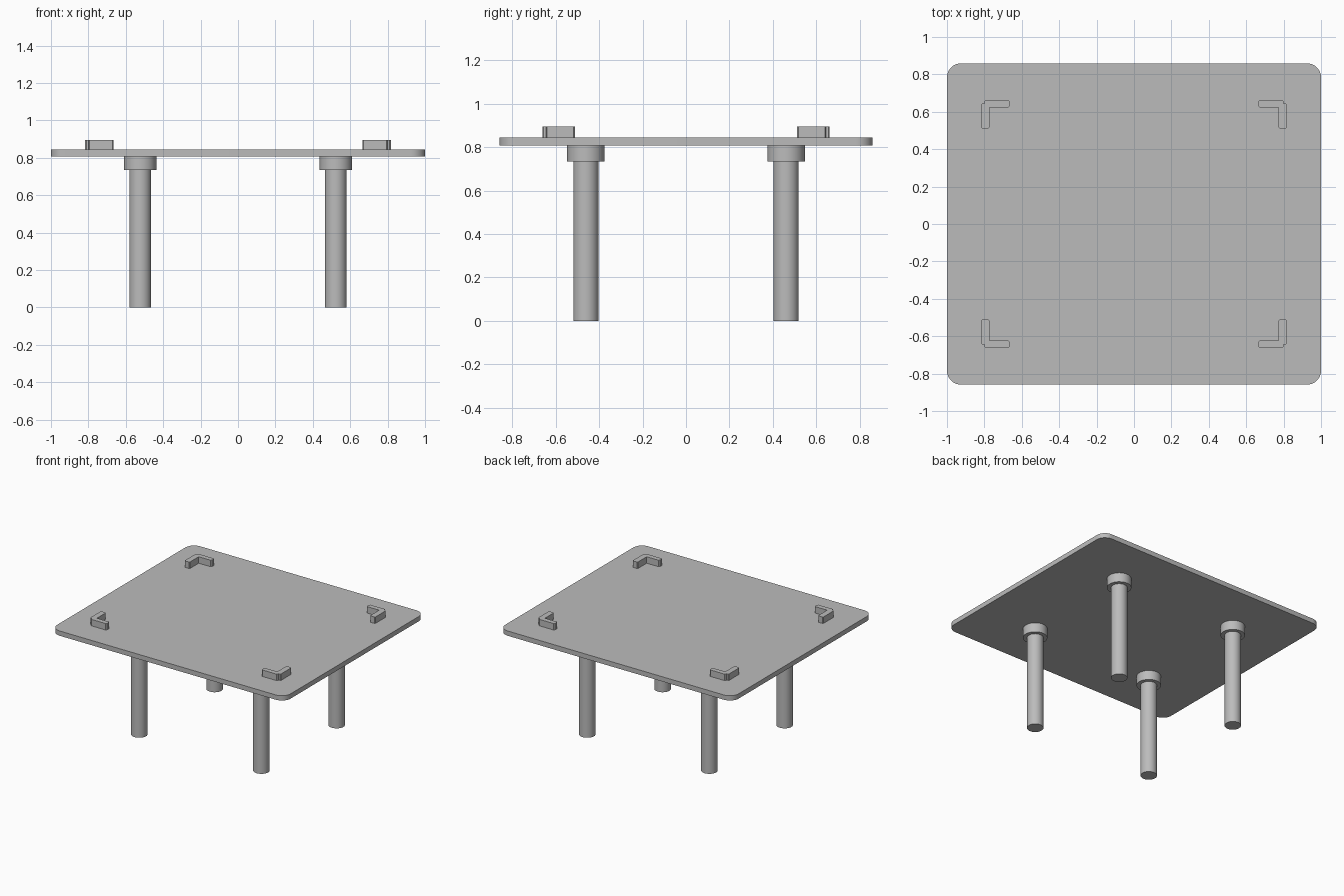
import bpy
import bmesh
import math

cube = bpy.data.objects.get("Cube")
if cube:
    bpy.data.objects.remove(cube, do_unlink=True)

GREY = (0.5, 0.5, 0.5, 1.0)
grey = bpy.data.materials.new("plain grey")
grey.use_nodes = True
grey.diffuse_color = GREY
grey.node_tree.nodes["Principled BSDF"].inputs["Base Color"].default_value = GREY

SIDES = {"front_right": (-1, -1), "front_left": (1, -1),
         "back_right": (-1, 1), "back_left": (1, 1)}
PLATE_BOTTOM, PLATE_TOP = 0.807, 0.844


def smooth(obj):
    bpy.ops.object.select_all(action='DESELECT')
    obj.select_set(True)
    bpy.context.view_layer.objects.active = obj
    bpy.ops.object.shade_smooth_by_angle(angle=math.radians(30))


def prism(name, outline, z0, z1):
    """Extrude a flat outline upward from z0 to z1."""
    bm = bmesh.new()
    face = bm.faces.new([bm.verts.new((x, y, z0)) for x, y in outline])
    top = bmesh.ops.extrude_face_region(bm, geom=[face])["geom"]
    bmesh.ops.translate(bm, vec=(0, 0, z1 - z0),
                        verts=[v for v in top if isinstance(v, bmesh.types.BMVert)])
    bmesh.ops.recalc_face_normals(bm, faces=bm.faces)
    mesh = bpy.data.meshes.new(name)
    bm.to_mesh(mesh)
    bm.free()
    mesh.materials.append(grey)
    obj = bpy.data.objects.new(name, mesh)
    bpy.context.collection.objects.link(obj)
    smooth(obj)
    return obj


def circle(cx, cy, radius, steps=48):
    return [(cx + radius * math.cos(math.tau * i / steps),
             cy + radius * math.sin(math.tau * i / steps)) for i in range(steps)]


def rounded_rectangle(hx, hy, r, steps=10):
    points = []
    for quarter, (sx, sy) in enumerate([(1, 1), (-1, 1), (-1, -1), (1, -1)]):
        for i in range(steps + 1):
            a = (quarter + i / steps) * math.pi / 2
            points.append((sx * (hx - r) + r * math.cos(a),
                           sy * (hy - r) + r * math.sin(a)))
    return points


# Table top with rounded corners
prism("table_top", rounded_rectangle(1.0, 0.859, 0.075), PLATE_BOTTOM, PLATE_TOP)

# L-shaped bracket outline: stepped outer corner, clipped arm ends
x_in, x_arm, x_step, x_out = 0.665, 0.773, 0.80, 0.817
y_in, y_arm, y_step, y_out = 0.511, 0.623, 0.645, 0.661
c = 0.006
bracket = [(x_in + c, y_arm), (x_arm, y_arm), (x_arm, y_in + c), (x_arm + c, y_in),
           (x_out - c, y_in), (x_out, y_in + c), (x_out, y_step - c),
           (x_out - c, y_step), (x_step, y_step), (x_step, y_out - c),
           (x_step - c, y_out), (x_in + c, y_out), (x_in, y_out - c), (x_in, y_arm + c)]

# One leg, socket and corner bracket per corner
for side, (sx, sy) in SIDES.items():
    lx, ly = sx * 0.523, sy * 0.461
    prism("leg_" + side, circle(lx, ly, 0.058), 0, PLATE_BOTTOM)
    prism("leg_socket_" + side, circle(lx, ly, 0.086), 0.734, PLATE_BOTTOM)
    prism("corner_bracket_" + side, [(sx * x, sy * y) for x, y in bracket],
          PLATE_TOP, 0.894)
